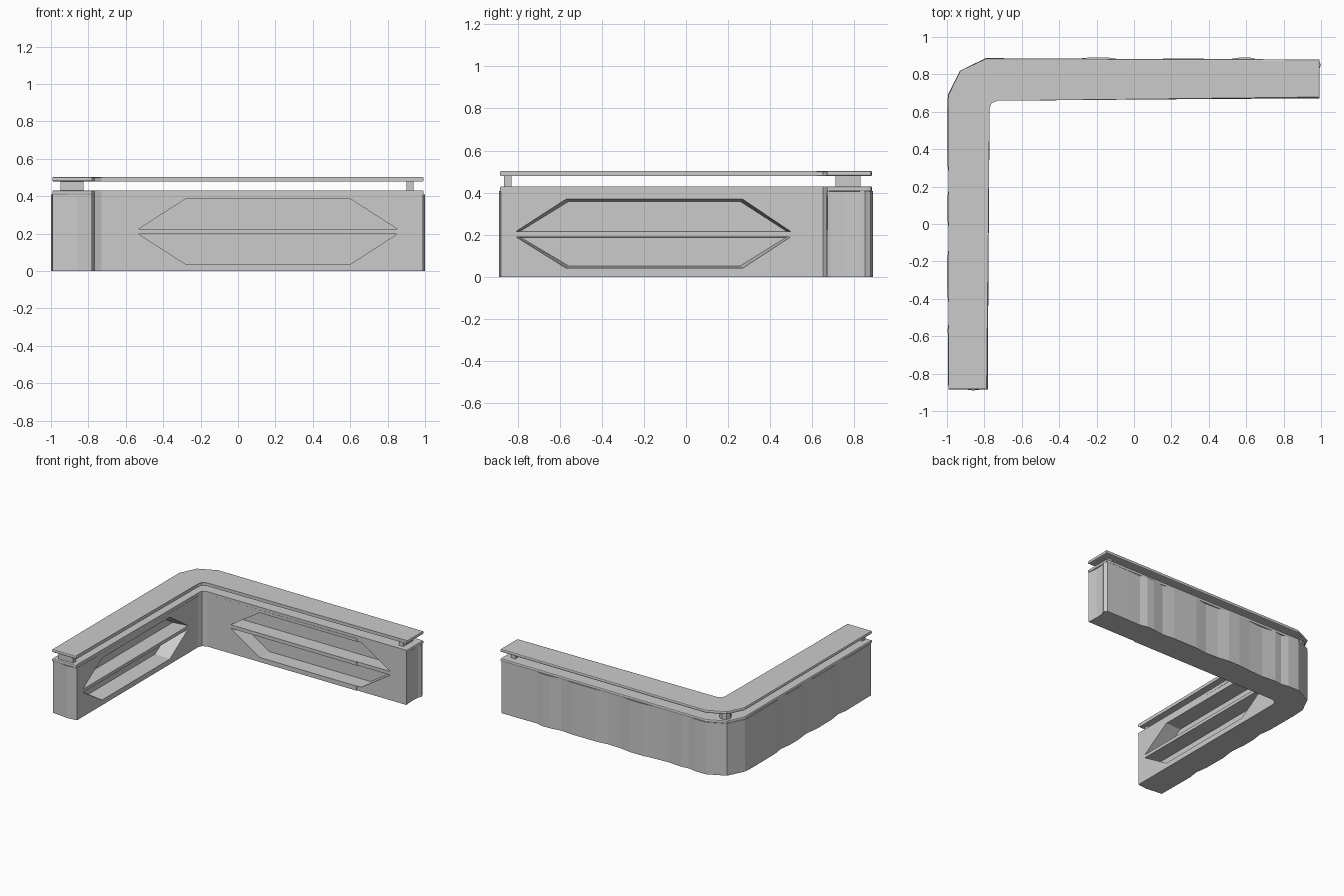
import bpy, bmesh, math

if "Cube" in bpy.data.objects:
    bpy.data.objects.remove(bpy.data.objects["Cube"])


def make_object(name, bm):
    bmesh.ops.recalc_face_normals(bm, faces=bm.faces)
    mesh = bpy.data.meshes.new(name)
    bm.to_mesh(mesh)
    bm.free()
    ob = bpy.data.objects.new(name, mesh)
    bpy.context.collection.objects.link(ob)
    return ob


def loft(name, lower, upper, bevel=0.0, bevel_from=0):
    """Closed solid between two matching loops; rims from bevel_from on get rounded."""
    bm = bmesh.new()
    a = [bm.verts.new(p) for p in lower]
    b = [bm.verts.new(p) for p in upper]
    n = len(a)
    bm.faces.new(a[::-1])
    bm.faces.new(b)
    for i in range(n):
        j = (i + 1) % n
        bm.faces.new((a[i], a[j], b[j], b[i]))
    if bevel:
        rims = [bm.edges.get((loop[i], loop[(i + 1) % n]))
                for loop in (a, b) for i in range(n) if i == 0 or i >= bevel_from]
        bmesh.ops.bevel(bm, geom=rims, offset=bevel, segments=2, profile=0.5,
                        affect='EDGES')
    return make_object(name, bm)


def prism(name, outline, z0, z1, **kw):
    return loft(name, [(x, y, z0) for x, y in outline],
                [(x, y, z1) for x, y in outline], **kw)


# Shared inner side of the L, including the small cut corner
inner = [(-0.78, -0.88), (-0.78, 0.62), (-0.768, 0.652), (-0.73, 0.667), (0.56, 0.667),
         (0.56, 0.673), (0.99, 0.673)]

# Wall body: uneven outer faces and ends
right_end = [(0.987, 0.69), (0.983, 0.76), (0.986, 0.82), (1.0, 0.85), (0.985, 0.877)]
back_face = [(0.80, 0.877), (0.68, 0.875), (0.62, 0.89), (0.56, 0.889), (0.47, 0.875),
             (0.37, 0.884), (0.16, 0.884), (0.06, 0.872), (-0.05, 0.877), (-0.14, 0.89),
             (-0.24, 0.89), (-0.34, 0.88), (-0.46, 0.874), (-0.58, 0.883),
             (-0.64, 0.875), (-0.70, 0.887), (-0.79, 0.888)]
corner = [(-0.93, 0.82), (-0.995, 0.69)]
left_face = [(-1.0, 0.60), (-0.998, 0.32), (-0.985, 0.23), (-0.998, 0.14),
             (-0.998, 0.03), (-0.985, -0.08), (-1.0, -0.20), (-0.998, -0.38),
             (-0.984, -0.48), (-0.996, -0.56), (-0.993, -0.875)]
front_end = [(-0.93, -0.88), (-0.86, -0.89), (-0.82, -0.885)]
body = prism("wall_body",
             inner + right_end + back_face + corner + left_face + front_end, 0, 0.408)


# Trapezoid recesses cut into the two inner faces
def recess(to_world, u0, u1, v0, v1, z_long, z_short, depth, taper):
    s = math.copysign(taper, z_short - z_long)
    mouth = [(u0, z_long), (u1, z_long), (v1, z_short), (v0, z_short)]
    back = [(u0 + 2 * taper, z_long + s * 0.2), (u1 - 2 * taper, z_long + s * 0.2),
            (v1 - taper, z_short - s), (v0 + taper, z_short - s)]
    cutter = loft("recess_cutter", [to_world(u, z, -0.01) for u, z in mouth],
                  [to_world(u, z, depth) for u, z in back])
    cutter.hide_render = True
    mod = body.modifiers.new("recess", 'BOOLEAN')
    mod.object, mod.operation, mod.solver = cutter, 'DIFFERENCE', 'EXACT'
    bpy.context.view_layer.objects.active = body
    bpy.ops.object.modifier_apply(modifier=mod.name)
    bpy.data.objects.remove(cutter)


def on_back_wall(u, z, d):
    return (u, 0.667 + d, z)


def on_left_wall(u, z, d):
    return (-0.78 - d, u, z)


for z_long, z_short in ((0.225, 0.385), (0.197, 0.036)):
    recess(on_back_wall, -0.53, 0.85, -0.28, 0.60, z_long, z_short, 0.12, 0.0)
for z_long, z_short in ((0.215, 0.37), (0.19, 0.04)):
    recess(on_left_wall, -0.81, 0.50, -0.57, 0.27, z_long, z_short, 0.12, 0.012)

# Top lip of the wall and the raised rail, both following the L
slab = [(-0.78, -0.885)] + inner[1:4] + [(0.993, 0.671), (0.993, 0.88), (-0.79, 0.885),
        (-0.93, 0.82), (-0.993, 0.69), (-0.993, -0.885)]
prism("wall_lip", slab, 0.405, 0.43, bevel=0.008, bevel_from=4)
prism("top_rail", slab, 0.478, 0.503, bevel=0.008)


# Spacer posts holding up the rail
def post(name, x0, x1, y0, y1):
    prism(name, [(x0, y0), (x1, y0), (x1, y1), (x0, y1)], 0.425, 0.485)


post("front_spacer", -0.95, -0.825, -0.865, -0.83)
post("right_spacer", 0.90, 0.937, 0.71, 0.83)
bm = bmesh.new()
bmesh.ops.create_cone(bm, cap_ends=True, segments=8, radius1=0.042, radius2=0.042,
                      depth=0.06)
bmesh.ops.translate(bm, verts=bm.verts, vec=(-0.885, 0.775, 0.455))
make_object("corner_spacer", bm)
